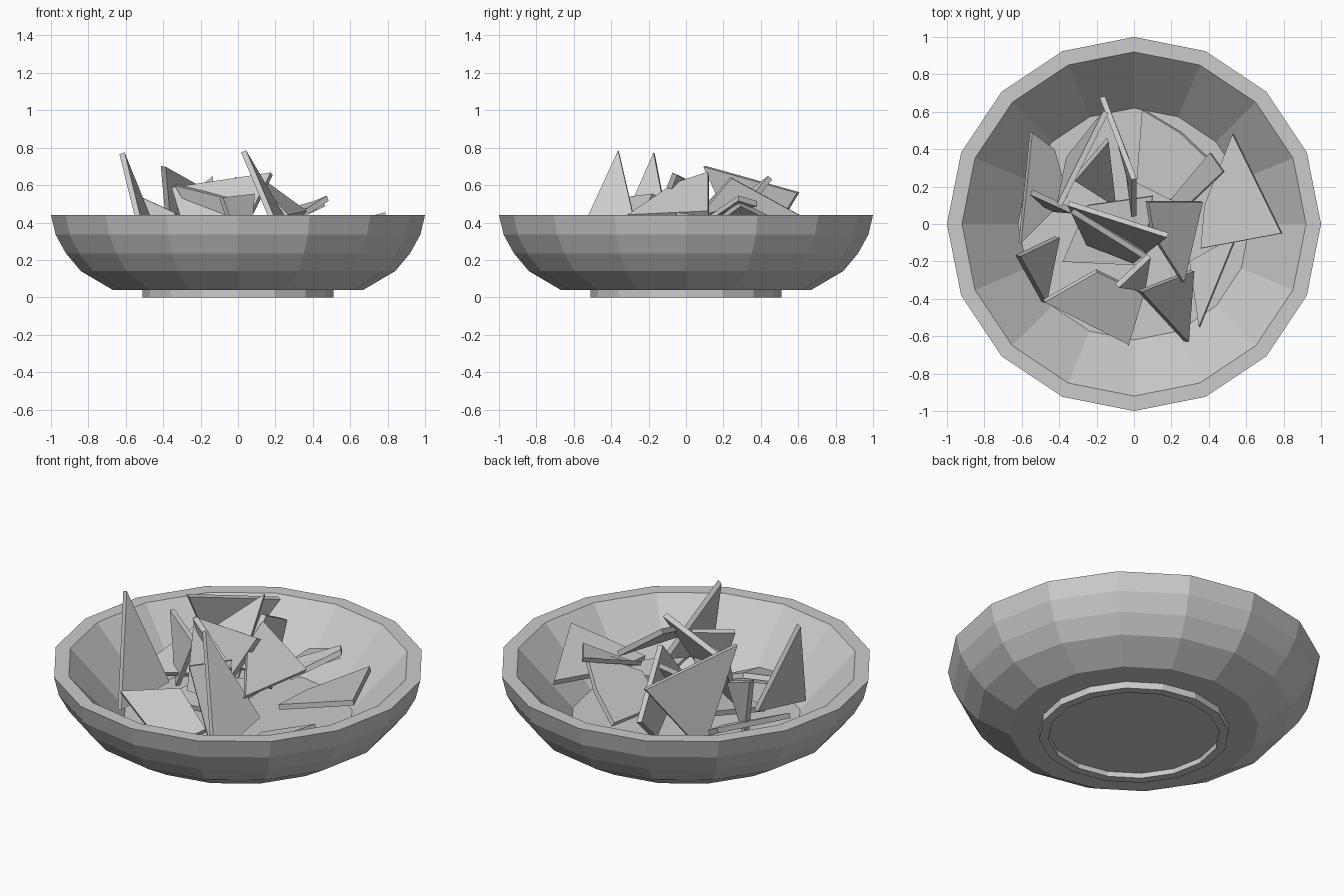
import bpy, math
from mathutils import Vector

SIDES = 16


def add_mesh(name, verts, faces):
    me = bpy.data.meshes.new(name)
    me.from_pydata(verts, [], faces)
    me.update()
    ob = bpy.data.objects.new(name, me)
    bpy.context.collection.objects.link(ob)
    return ob


def lathe(name, profile):
    # profile of (radius, z); first and last rings get flat caps
    verts, faces = [], []
    for r, z in profile:
        for i in range(SIDES):
            a = math.tau * i / SIDES
            verts.append((r * math.cos(a), r * math.sin(a), z))
    for k in range(len(profile) - 1):
        for i in range(SIDES):
            j = (i + 1) % SIDES
            a, b = k * SIDES, (k + 1) * SIDES
            faces.append((a + i, a + j, b + j, b + i))
    faces.append(tuple(reversed(range(SIDES))))
    last = (len(profile) - 1) * SIDES
    faces.append(tuple(last + i for i in range(SIDES)))
    return add_mesh(name, verts, faces)


def shard(name, points, thick=0.03):
    # thin flat plate through the given corners
    p = [Vector(q) for q in points]
    n = (p[1] - p[0]).cross(p[2] - p[0]).normalized() * thick / 2
    c = len(p)
    verts = [q + n for q in p] + [q - n for q in p]
    faces = [tuple(range(c)), tuple(reversed(range(c, 2 * c)))]
    for i in range(c):
        j = (i + 1) % c
        faces.append((i, i + c, j + c, j))
    return add_mesh(name, verts, faces)


# bowl with hollow foot ring: recess, foot, outer wall, rim, inside, floor
lathe("bowl", [(0.46, 0.03), (0.46, 0.0), (0.51, 0.0), (0.51, 0.04),
               (0.67, 0.04), (0.84, 0.14), (0.92, 0.235), (0.975, 0.335),
               (1.0, 0.44), (0.92, 0.44), (0.62, 0.12)])

# shards standing up with a tall point
standing = [
    [(0.03, -0.36, 0.78), (0.28, -0.63, 0.19), (0.31, -0.25, 0.3)],
    [(-0.62, -0.17, 0.77), (-0.48, -0.42, 0.2), (-0.41, -0.07, 0.25)],
    [(-0.40, 0.10, 0.70), (-0.15, 0.60, 0.56), (-0.35, 0.35, 0.15)],
    [(-0.17, 0.68, 0.40), (0.0, 0.24, 0.64), (0.0, 0.04, 0.4), (-0.04, 0.35, 0.15)],
    [(-0.35, 0.11, 0.58), (0.18, -0.06, 0.66), (0.0, -0.2, 0.3), (-0.25, -0.1, 0.25)],
    [(-0.32, 0.24, 0.48), (-0.14, 0.45, 0.64), (-0.1, 0.1, 0.2)],
]
# shards leaning against the others
leaning = [
    [(0.05, 0.61, 0.3), (0.25, 0.49, 0.4), (0.46, 0.29, 0.5), (0.2, 0.13, 0.38), (0.02, 0.22, 0.27)],
    [(-0.09, -0.33, 0.53), (0.08, -0.17, 0.55), (0.05, -0.35, 0.15)],
    [(-0.33, 0.07, 0.6), (0.07, -0.18, 0.5), (-0.1, 0.0, 0.2)],
    [(0.2, 0.13, 0.44), (0.41, 0.38, 0.5), (0.48, 0.28, 0.53), (0.28, 0.09, 0.4)],
    [(-0.55, 0.17, 0.55), (-0.33, 0.07, 0.45), (-0.45, 0.08, 0.16)],
    [(0.07, 0.12, 0.66), (0.36, 0.12, 0.45), (0.26, -0.31, 0.43), (0.1, -0.06, 0.6)],
]
# broad shards lying low in the bowl
lying = [
    [(0.53, 0.48, 0.37), (0.79, -0.05, 0.44), (0.36, -0.13, 0.33), (0.38, 0.1, 0.335)],
    [(-0.48, -0.41, 0.3), (-0.2, -0.25, 0.33), (0.05, -0.37, 0.2), (-0.03, -0.64, 0.17)],
    [(-0.55, 0.49, 0.38), (-0.43, 0.4, 0.3), (-0.36, 0.15, 0.22), (-0.61, -0.1, 0.26)],
    [(-0.38, -0.2, 0.2), (0.05, -0.22, 0.24), (0.1, 0.15, 0.3), (-0.25, 0.1, 0.25)],
    [(0.35, -0.55, 0.2), (0.55, -0.06, 0.24), (0.3, -0.2, 0.18)],
]
for label, group in (("standing", standing), ("leaning", leaning), ("lying", lying)):
    for i, pts in enumerate(group):
        shard(f"{label}_shard_{i + 1}", pts)
